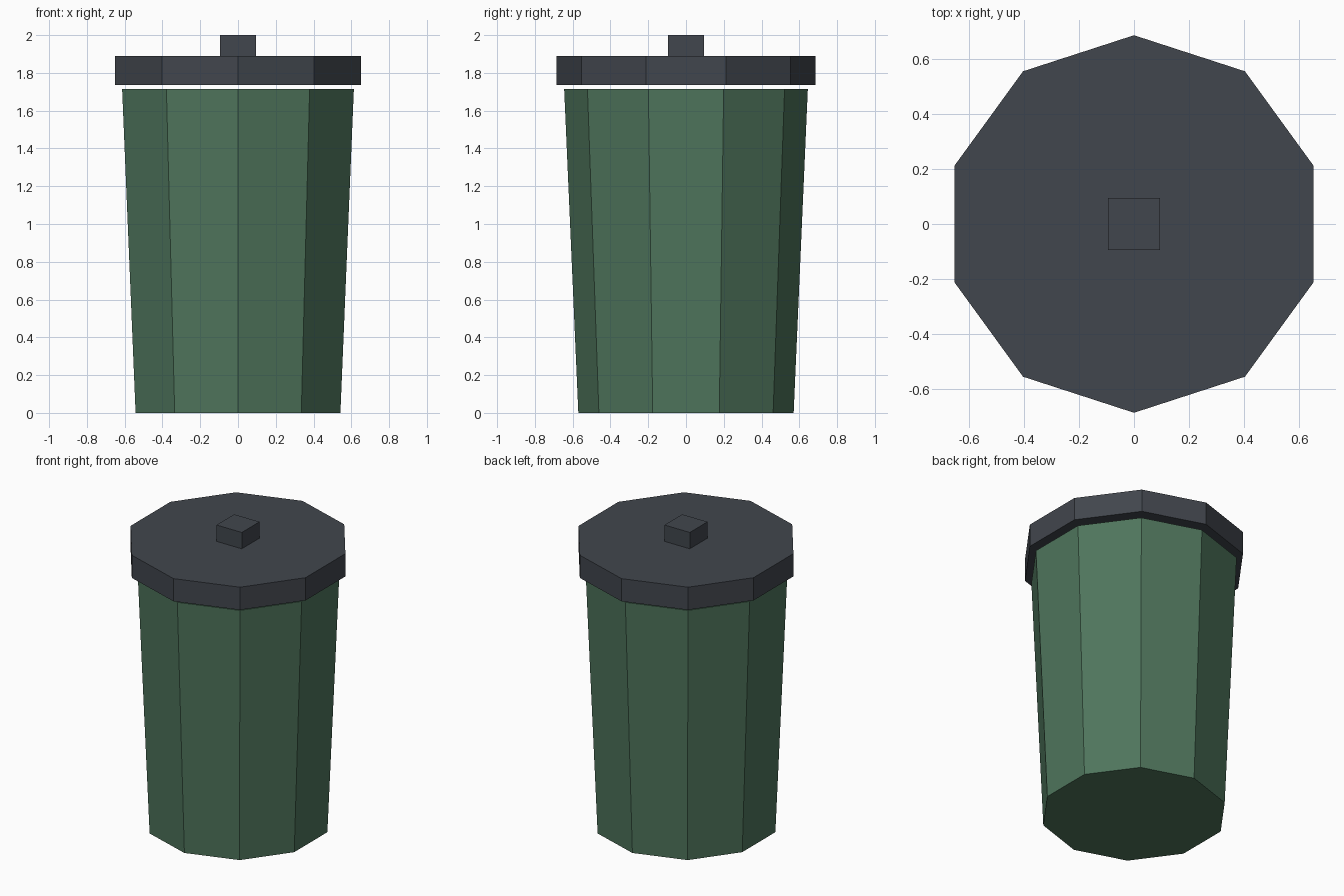
import bpy
import bmesh
from math import sin, cos, tau

SIDES = 10

default_cube = bpy.data.objects.get("Cube")
if default_cube:
    bpy.data.objects.remove(default_cube, do_unlink=True)


def make_material(name, rgb):
    color = (*rgb, 1.0)
    mat = bpy.data.materials.new(name)
    mat.use_nodes = True
    mat.diffuse_color = color
    shader = next(n for n in mat.node_tree.nodes if n.type == "BSDF_PRINCIPLED")
    shader.inputs["Base Color"].default_value = color
    shader.inputs["Roughness"].default_value = 0.8
    return mat


def make_prism(name, sides, bottom, top, material, turn=0.0):
    """Closed flat-sided prism; bottom and top are (radius, height) pairs."""
    bm = bmesh.new()
    rings = []
    for radius, z in (bottom, top):
        angles = [tau * (i + turn) / sides for i in range(sides)]
        rings.append([bm.verts.new((-radius * sin(a), radius * cos(a), z))
                      for a in angles])
    low, high = rings
    bm.faces.new(low[::-1])
    bm.faces.new(high)
    for i in range(sides):
        j = (i + 1) % sides
        bm.faces.new((low[i], low[j], high[j], high[i]))
    bmesh.ops.recalc_face_normals(bm, faces=bm.faces)
    mesh = bpy.data.meshes.new(name)
    bm.to_mesh(mesh)
    bm.free()
    mesh.materials.append(material)
    obj = bpy.data.objects.new(name, mesh)
    bpy.context.collection.objects.link(obj)
    return obj


green = make_material("muted green", (0.078, 0.178, 0.107))
slate = make_material("dark slate", (0.053, 0.061, 0.074))

# Tapered bin body
make_prism("bin_body", SIDES, (0.57, 0.0), (0.645, 1.715), green)

# Overhanging lid, held slightly above the body
make_prism("lid", SIDES, (0.685, 1.737), (0.685, 1.89), slate)

# Square knob on the lid
make_prism("lid_knob", 4, (0.133, 1.88), (0.133, 2.0), slate, turn=0.5)
